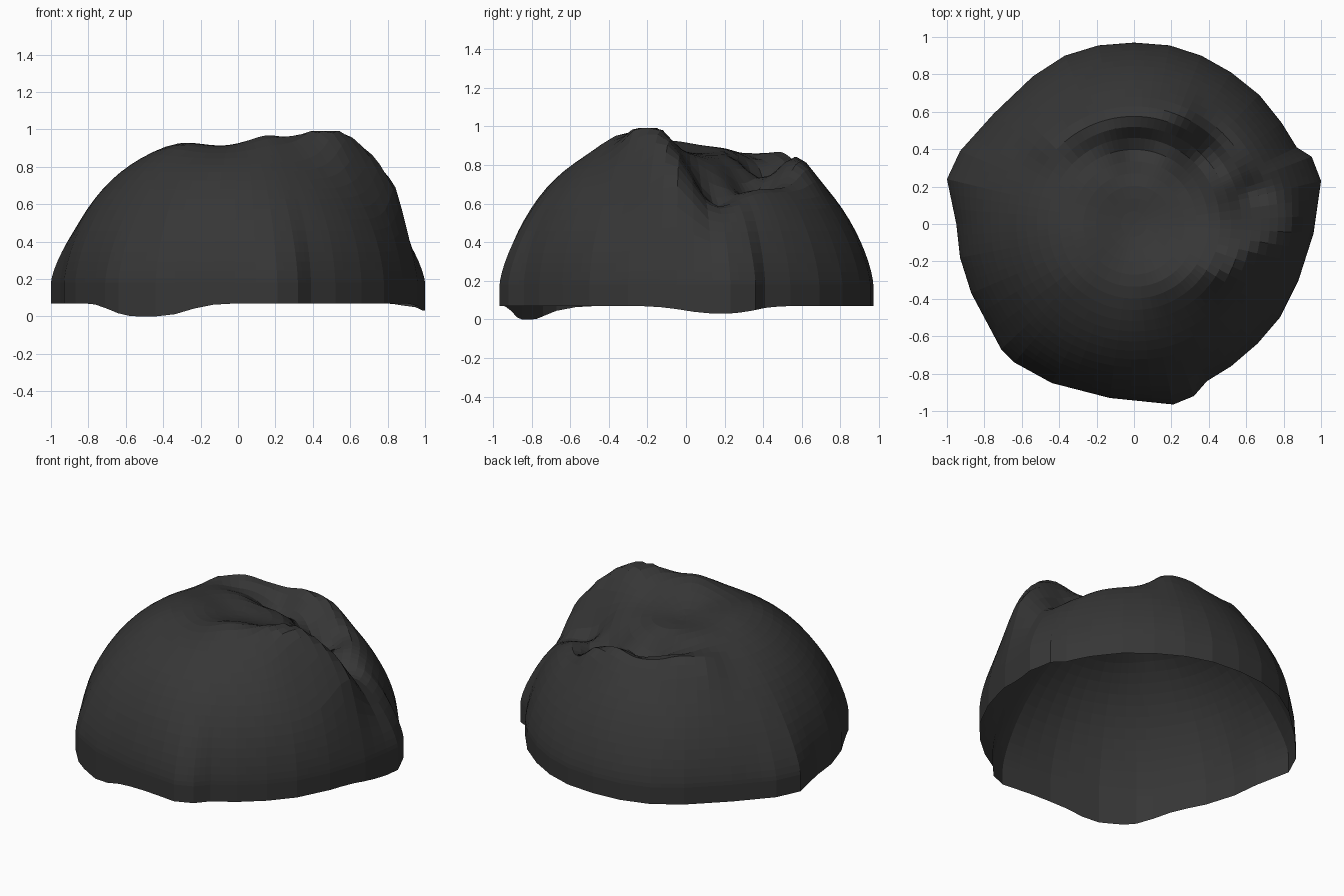
import bpy, bmesh, math
from mathutils import Vector

if "Cube" in bpy.data.objects:
    bpy.data.objects.remove(bpy.data.objects["Cube"])

# Rim outline seen from above, counter-clockwise from the right
OUTLINE = [(1.0, .23), (.95, .36), (.87, .41), (.79, .54), (.67, .69), (.52, .81),
           (.36, .90), (.19, .955), (0, .97), (-.19, .955), (-.37, .90), (-.54, .79),
           (-.75, .59), (-.93, .39), (-1.0, .24), (-.95, 0), (-.93, -.18), (-.87, -.37),
           (-.71, -.67), (-.64, -.74), (-.44, -.85), (-.13, -.93), (.21, -.965),
           (.32, -.92), (.39, -.84), (.52, -.76), (.66, -.64), (.78, -.50),
           (.88, -.30), (.96, -.05)]

# Folds of the crown: start, end, width, height (negative = valley)
FOLDS = [((.0, .05), (.2, .12), .2, -.08),         # central dish
         ((.18, -.31), (.34, -.28), .12, .07),     # front ridge
         ((.54, -.2), (.84, -.05), .11, .19),      # right shoulder ridge
         ((-.32, -.25), (-.28, -.1), .13, .03),    # left of the crown
         ((-.25, .38), (.0, .40), .08, -.06),      # back valley
         ((.0, .40), (.35, .37), .09, -.11),       # deep part of the valley
         ((.38, .33), (.58, .17), .10, -.13),      # valley turning right
         ((.62, .13), (.85, .09), .08, -.06),      # valley opening on the side
         ((-.43, .45), (-.35, .47), .09, .07),     # back crest, left end
         ((-.25, .53), (.25, .60), .07, .03),      # back crest
         ((.1, .58), (.25, .60), .07, .03)]        # back crest, right end

# Dips of the lower edge
DIPS = [((-.55, -.79), (-.42, -.86), .14, -.07),
        ((1.0, .2), (.98, .15), .15, -.04)]


def fold(p, a, b, width, height):
    """Soft ridge or valley along a line."""
    a, b = Vector(a), Vector(b)
    d = b - a
    t = max(0, min(1, (p - a).dot(d) / d.length_squared))
    return height * math.exp(-((p - a - d * t).length / width) ** 2 / 2)


def height(p, f):
    z = .18 + .76 * max(0, 1 - f ** 2.8) ** .69
    fade = min(1, (1 - f) / .12)
    z += fade * sum(fold(p, *k) for k in FOLDS)
    return min(.99, z)


# Split each outline side in three, keeping it straight
rim = []
for i, p in enumerate(OUTLINE):
    p, q = Vector(p), Vector(OUTLINE[(i + 1) % len(OUTLINE)])
    rim += [p, p.lerp(q, 1 / 3), p.lerp(q, 2 / 3)]

# Crown: open shell made of an upright band, then rings up to the centre
bm = bmesh.new()
RINGS = 22
rings = [[bm.verts.new((r.x, r.y, max(0, .07 + sum(fold(r, *k) for k in DIPS)))) for r in rim]]
for k in range(RINGS, 0, -1):
    f = math.sin(k / RINGS * math.pi / 2)
    ring = []
    for r in rim:
        p = (r.normalized() * .96).lerp(r, f ** 8) * f
        ring.append(bm.verts.new((p.x, p.y, height(p, f))))
    rings.append(ring)
n = len(rim)
for lo, hi in zip(rings, rings[1:]):
    for i in range(n):
        j = (i + 1) % n
        bm.faces.new((lo[i], lo[j], hi[j], hi[i]))
top = bm.verts.new((0, 0, height(Vector((0, 0)), 0)))
for i in range(n):
    bm.faces.new((rings[-1][i], rings[-1][(i + 1) % n], top))

mesh = bpy.data.meshes.new("soft_cap_crown")
bm.to_mesh(mesh)
bm.free()
cap = bpy.data.objects.new("soft_cap_crown", mesh)
bpy.context.collection.objects.link(cap)

mat = bpy.data.materials.new("charcoal_cloth")
mat.diffuse_color = (.037, .037, .037, 1)
mat.use_nodes = True
mat.node_tree.nodes["Principled BSDF"].inputs["Base Color"].default_value = mat.diffuse_color
mesh.materials.append(mat)
